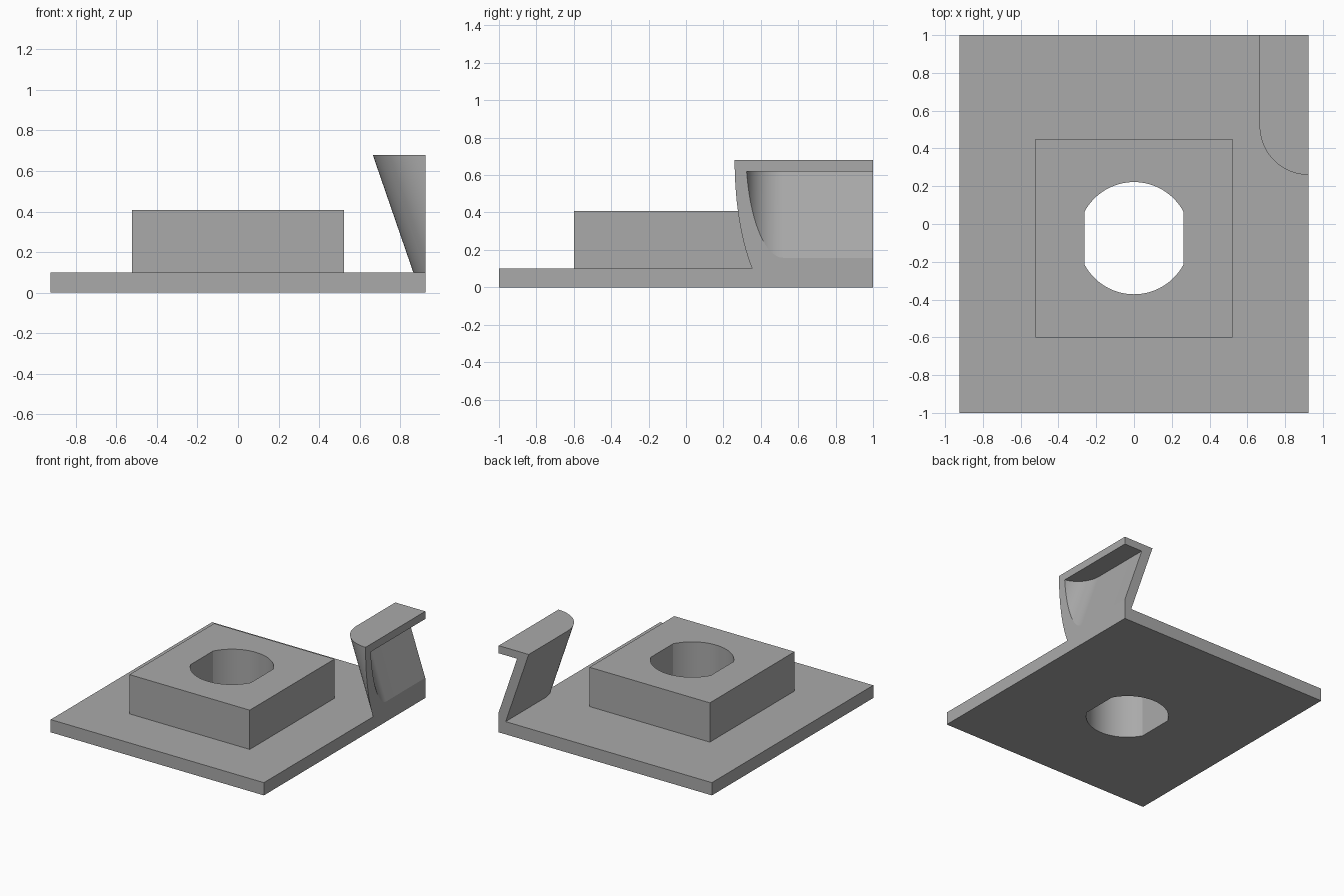
import bpy, bmesh, math

if "Cube" in bpy.data.objects:
    bpy.data.objects.remove(bpy.data.objects["Cube"], do_unlink=True)

grey = bpy.data.materials.new("plain grey")
grey.use_nodes = True
colour = (0.4, 0.4, 0.4, 1)
grey.diffuse_color = colour
grey.node_tree.nodes["Principled BSDF"].inputs["Base Color"].default_value = colour

EDGE = 0.925    # half width of the base plate
FLOOR = 0.1     # top of the base plate
TOP = 0.68      # top of the clip
LEAN = 0.2 / (TOP - FLOOR)


def prism(name, outline, low, high, lean=0.0):
    """Extrude an outline between two heights; lean shifts it along x below TOP."""
    bm = bmesh.new()
    rings = [[bm.verts.new((x + lean * (TOP - z), y, z)) for x, y in outline]
             for z in (low, high)]
    bm.faces.new(rings[0][::-1])
    bm.faces.new(rings[1])
    n = len(outline)
    for i in range(n):
        j = (i + 1) % n
        bm.faces.new((rings[0][i], rings[0][j], rings[1][j], rings[1][i]))
    bmesh.ops.recalc_face_normals(bm, faces=bm.faces)
    mesh = bpy.data.meshes.new(name)
    bm.to_mesh(mesh)
    bm.free()
    mesh.materials.append(grey)
    obj = bpy.data.objects.new(name, mesh)
    bpy.context.collection.objects.link(obj)
    return obj


def rectangle(x0, x1, y0, y1):
    return [(x0, y0), (x1, y0), (x1, y1), (x0, y1)]


def select(obj):
    bpy.ops.object.select_all(action="DESELECT")
    obj.select_set(True)
    bpy.context.view_layer.objects.active = obj


def combine(obj, tool, operation):
    select(obj)
    mod = obj.modifiers.new("cut", "BOOLEAN")
    mod.operation, mod.object, mod.solver = operation, tool, "EXACT"
    bpy.ops.object.modifier_apply(modifier=mod.name)


def arc(cx, cy, r, start, end, steps):
    angles = [math.radians(start + (end - start) * i / steps) for i in range(steps + 1)]
    return [(cx + r * math.cos(a), cy + r * math.sin(a)) for a in angles]


# Base plate and raised block
plate = prism("base_plate", rectangle(-EDGE, EDGE, -1, 1), 0, FLOOR)
block = prism("raised_block", rectangle(-0.522, 0.522, -0.6, 0.45), FLOOR, 0.408)

# Round hole with two flat sides, through both
radius, flat = 0.297, 0.262
corner = math.degrees(math.acos(flat / radius))
hole = prism("hole_cutter",
             arc(0, -0.075, radius, corner, 180 - corner, 32)
             + arc(0, -0.075, radius, 180 + corner, 360 - corner, 32), -0.2, 0.6)
for part in (plate, block):
    combine(part, hole, "DIFFERENCE")


# Leaning corner clip: rounded outline, hollowed from the side
def clip_outline(cx, r, back):
    return [(1.5, back)] + [(cx - r, back)] + arc(cx, 0.52, r, 180, 270, 32) + [(1.5, 0.52 - r)]


clip = prism("corner_clip", clip_outline(EDGE, 0.26, 1), FLOOR, TOP, LEAN)
cavity = prism("cavity_cutter", clip_outline(EDGE + 0.02, 0.2, 1.2), 0.05, 0.62, LEAN)
limit = prism("side_cutter", rectangle(0.3, EDGE, 0, 1.5), 0, 1)
combine(clip, cavity, "DIFFERENCE")
combine(clip, limit, "INTERSECT")

for cutter in (hole, cavity, limit):
    bpy.data.objects.remove(cutter, do_unlink=True)

for part in (plate, block, clip):
    select(part)
    bpy.ops.object.shade_smooth_by_angle(angle=math.radians(15))
